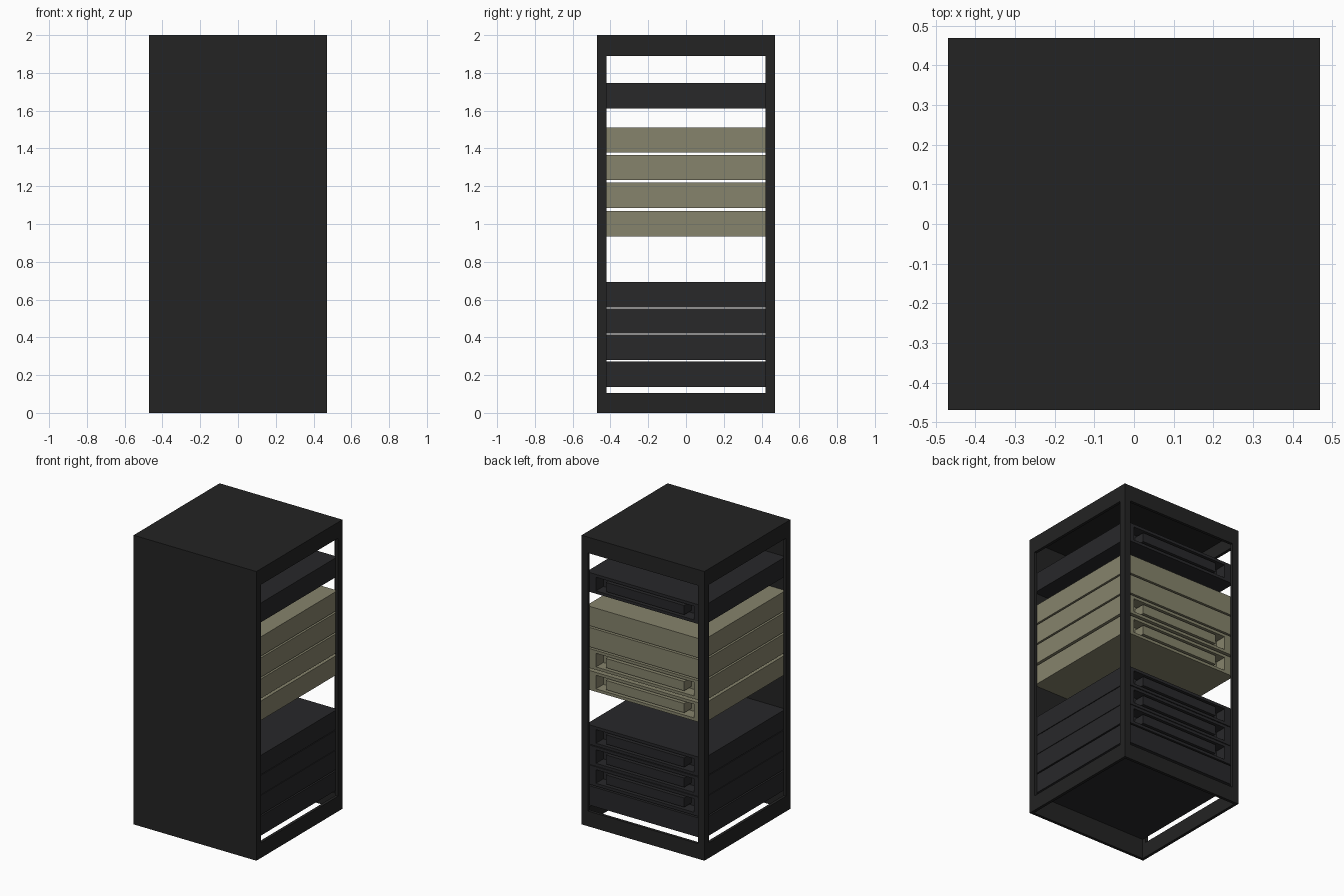
import bpy
from mathutils import Vector

if "Cube" in bpy.data.objects:
    bpy.data.objects.remove(bpy.data.objects["Cube"])


def material(name, rgb):
    m = bpy.data.materials.new(name)
    m.diffuse_color = (*rgb, 1)
    m.use_nodes = True
    m.node_tree.nodes["Principled BSDF"].inputs["Base Color"].default_value = m.diffuse_color
    return m


FRAME = material("frame_black", (0.017, 0.017, 0.017))
DARK = material("unit_black", (0.021, 0.021, 0.023))
BEIGE = material("unit_beige", (0.24, 0.23, 0.15))


def box(name, lo, hi, mat=None):
    lo, hi = Vector(lo), Vector(hi)
    bpy.ops.mesh.primitive_cube_add(size=1, location=(lo + hi) / 2)
    ob = bpy.context.object
    ob.name = name
    ob.scale = hi - lo
    bpy.ops.object.transform_apply(location=False, rotation=False, scale=True)
    if mat:
        ob.data.materials.append(mat)
    return ob


def cut(ob, lo, hi):
    cutter = box("cutter", lo, hi)
    cutter.hide_render = True
    mod = ob.modifiers.new("cut", 'BOOLEAN')
    mod.operation = 'DIFFERENCE'
    mod.solver = 'EXACT'
    mod.object = cutter
    bpy.context.view_layer.objects.active = ob
    bpy.ops.object.modifier_apply(modifier=mod.name)
    bpy.data.objects.remove(cutter, do_unlink=True)


# Cabinet shell: thin sheet walls, open bottom, windows on both sides and the back
H, T, W = 0.47, 0.02, 0.422
I = H - T
shell = box("cabinet_shell", (-H, -H, 0), (H, H, 2), FRAME)
cut(shell, (-I, -I, -0.1), (I, I, 2 - T))
cut(shell, (-0.6, -W, 0.105), (0.6, W, 1.89))
cut(shell, (-W, 0, 0.105), (W, 0.6, 1.89))

# Rack units: (bottom z, material, has a recessed handle at the back)
S, UNIT_H = 0.448, 0.134
units = [
    (0.137, DARK, False), (0.281, DARK, True), (0.419, DARK, True), (0.558, DARK, True),
    (0.934, BEIGE, True), (1.086, BEIGE, True), (1.232, BEIGE, False), (1.378, BEIGE, False),
    (1.612, DARK, True),
]
for i, (z, mat, handle) in enumerate(units, 1):
    unit = box(f"rack_unit_{i}", (-S, -S, z), (S, S, z + UNIT_H), mat)
    if handle:
        back = S - 0.08
        cut(unit, (-0.375, back, z + 0.02), (0.375, 0.6, z + UNIT_H - 0.02))
        # Handle block standing in the recess
        box(f"unit_handle_{i}", (-0.30, back - 0.005, z + 0.035),
            (0.30, S, z + UNIT_H - 0.035), mat)
